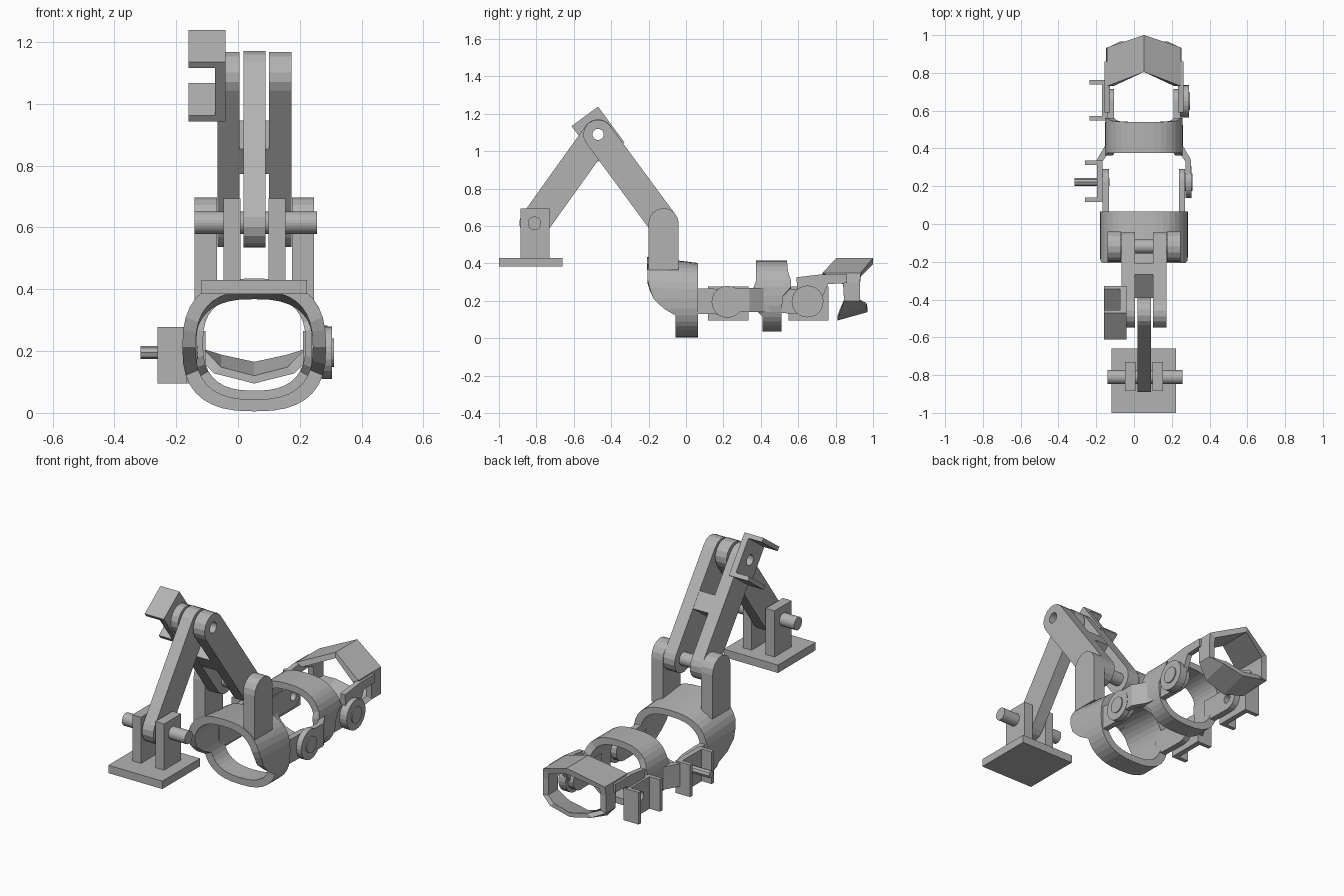
import bpy, bmesh, math
from mathutils import Vector

if "Cube" in bpy.data.objects:
    bpy.data.objects.remove(bpy.data.objects["Cube"])

CX = 0.0525  # symmetry plane of the mechanism
grey = bpy.data.materials.new("plain grey")
grey.diffuse_color = (0.45, 0.45, 0.45, 1)
grey.use_nodes = True
grey.node_tree.nodes["Principled BSDF"].inputs["Base Color"].default_value = grey.diffuse_color


def finish(name, bm):
    bmesh.ops.recalc_face_normals(bm, faces=bm.faces)
    me = bpy.data.meshes.new(name)
    bm.to_mesh(me)
    bm.free()
    ob = bpy.data.objects.new(name, me)
    bpy.context.collection.objects.link(ob)
    me.materials.append(grey)
    return ob


def extrude(name, a, b):
    """Solid between two matching outlines."""
    bm = bmesh.new()
    va, vb = [bm.verts.new(p) for p in a], [bm.verts.new(p) for p in b]
    bm.faces.new(va)
    bm.faces.new(vb)
    n = len(a)
    for i in range(n):
        j = (i + 1) % n
        bm.faces.new((va[i], va[j], vb[j], vb[i]))
    return finish(name, bm)


def side_prism(name, yz, x0, x1):
    return extrude(name, [(x0, y, z) for y, z in yz], [(x1, y, z) for y, z in yz])


def plan_prism(name, xy, z0, z1):
    return extrude(name, [(x, y, z0) for x, y in xy], [(x, y, z1) for x, y in xy])


def box(name, x0, x1, y0, y1, z0, z1):
    return plan_prism(name, [(x0, y0), (x1, y0), (x1, y1), (x0, y1)], z0, z1)


def pin(name, y, z, r, x0, x1, n=24):
    t = [2 * math.pi * i / n for i in range(n)]
    return side_prism(name, [(y + r * math.cos(a), z + r * math.sin(a)) for a in t], x0, x1)


def stadium(name, p, q, r, x0, x1, flat=False, n=8):
    """Bar from p to q (y, z) with a round end at q, and at p unless flat."""
    d = math.atan2(q[1] - p[1], q[0] - p[0])
    pts = [(q[0] + r * math.cos(d + a), q[1] + r * math.sin(d + a))
           for a in [math.pi * (i / n - 0.5) for i in range(n + 1)]]
    m = 1 if flat else n
    pts += [(p[0] + r * math.cos(d + a), p[1] + r * math.sin(d + a))
            for a in [math.pi * (i / m + 0.5) for i in range(m + 1)]]
    return side_prism(name, pts, x0, x1)


def lerp(table, z):
    for (z0, y0), (z1, y1) in zip(table, table[1:]):
        if z <= z1:
            return y0 + (y1 - y0) * max(0, (z - z0) / (z1 - z0))
    return table[-1][1]


def ring(name, outline, zc, wall, front, back, warp=lambda y, z: z):
    """Band round the finger; front and back give its y edges by height."""
    hx = max(x for x, z in outline)
    s = 1 - wall / hx
    bm = bmesh.new()
    loops = []
    for x, z in outline:
        yf, yb = lerp(front, z), lerp(back, z)
        zi = zc + (z - zc) * s
        loops.append([bm.verts.new((CX + u, y, warp(y, w))) for u, w, y in
                      ((x, z, yf), (x, z, yb), (x * s, zi, yb), (x * s, zi, yf))])
    for i, a in enumerate(loops):
        b = loops[(i + 1) % len(loops)]
        for k in range(4):
            m = (k + 1) % 4
            bm.faces.new((a[k], a[m], b[m], b[k]))
    return finish(name, bm)


def oval(hx, z0, z1, e=2.6, n=36):
    f = lambda v: math.copysign(abs(v) ** (2 / e), v)
    t = [2 * math.pi * i / n for i in range(n)]
    return [(hx * f(math.cos(a)), (z0 + z1) / 2 + (z1 - z0) / 2 * f(math.sin(a))) for a in t]


def drill(obs, y, z, r):
    cut = pin("hole_cutter", y, z, r, -1, 1)
    cut.hide_render = True
    for ob in obs:
        m = ob.modifiers.new("hole", 'BOOLEAN')
        m.operation, m.object, m.solver = 'DIFFERENCE', cut, 'EXACT'
        bpy.context.view_layer.objects.active = ob
        bpy.ops.object.modifier_apply(modifier=m.name)
    bpy.data.objects.remove(cut)


def mir(x):
    return 2 * CX - x


# Base stand
box("base_plate", -0.118, 0.223, -1.0, -0.66, 0.385, 0.43)
for i, x in enumerate((-0.047, 0.098)):
    box(f"base_post_{i}", x, x + 0.055, -0.885, -0.73, 0.43, 0.693)
A, B, C = (-0.81, 0.615), (-0.47, 1.09), (-0.12, 0.615)
pin("base_pin", *A, 0.036, -0.14, 0.256)

# Two-link arm
drilled = [stadium("lower_link", A, B, 0.081, 0.018, 0.089)]
for i, x in enumerate((-0.067, 0.101)):
    drilled.append(stadium(f"upper_link_{i}", B, C, 0.079, x, x + 0.072))
d = Vector((C[0] - B[0], C[1] - B[1])).normalized()
nrm = Vector((-d.y, d.x))


def along(t0, t1, w):
    return [tuple(Vector(B) + d * t + nrm * s) for t, s in ((t0, -w), (t1, -w), (t1, w), (t0, w))]


side_prism("link_bridge", along(0.236, 0.336, 0.078), 0.0, 0.106)

# Sensor bracket on the elbow
drilled.append(side_prism("elbow_bracket_back", along(-0.12, 0.118, 0.088), -0.075, -0.04))
for i, t in enumerate((-0.12, 0.094)):
    side_prism(f"elbow_bracket_flange_{i}", along(t, t + 0.024, 0.088), -0.16, -0.06)
drill(drilled, *B, 0.03)

# First ring with its posts
ring("first_ring", oval(0.2325, 0.005, 0.42), 0.215, 0.043,
     [(0.12, -0.055), (0.135, -0.06), (0.145, -0.1), (0.18, -0.15), (0.22, -0.18), (0.3, -0.205), (0.42, -0.208)],
     [(0, 0.065), (1, 0.065)],
     lambda y, z: z - 0.12 * (y + 0.08) * max(0, (z - 0.215) / 0.205))
for i, x in enumerate((-0.14, 0.174)):
    stadium(f"ring_post_{i}", (-0.12, 0.365), C, 0.081, x, x + 0.072, flat=True)
pin("ring_post_pin", *C, 0.037, -0.138, 0.244)

# Second ring, flared at the top
ring("second_ring", oval(0.206, 0.035, 0.415), 0.225, 0.04,
     [(0.12, 0.41), (0.15, 0.37), (0.27, 0.36), (0.3, 0.375), (0.415, 0.375)],
     [(0.12, 0.51), (0.26, 0.52), (0.285, 0.59), (0.31, 0.56), (0.36, 0.545), (0.415, 0.54)])

# Fingertip ring: peaked roof, slim legs, tilted strap
half = [(0.0, 0.43), (0.195, 0.35), (0.2, 0.3), (0.2, 0.2), (0.13, 0.125), (0.0, 0.095)]
ring("tip_ring", half + [(-x, z) for x, z in half[-2:0:-1]], 0.24, 0.035,
     [(0.095, 0.81), (0.125, 0.82), (0.2, 0.845), (0.3, 0.84), (0.35, 0.73), (0.43, 0.805)],
     [(0.095, 0.97), (0.125, 0.965), (0.2, 0.93), (0.3, 0.93), (0.35, 0.935), (0.43, 1.0)],
     lambda y, z: z + (0.28 * (y - 0.81) if z < 0.19 else 0))

# Finger joints on both sides
J1, J2 = (0.222, 0.195), (0.65, 0.197)
for side, m in (("right", lambda x: x), ("left", mir)):
    stadium(f"first_inner_arm_{side}", (0.02, 0.2), J1, 0.068, m(0.237), m(0.271), flat=True)
    stadium(f"second_inner_arm_{side}", (0.46, 0.2), J2, 0.065, m(0.21), m(0.245), flat=True)
    plan_prism(f"second_outer_arm_{side}",
               [(m(x), y) for x, y in ((0.272, 0.222), (0.302, 0.222), (0.302, 0.34), (0.258, 0.415),
                                       (0.25, 0.45), (0.22, 0.45), (0.225, 0.4), (0.272, 0.33))], 0.14, 0.27)
    side_prism(f"tip_arm_{side}", [(0.6, 0.2), (0.59, 0.326), (0.725, 0.342), (0.86, 0.342),
                                   (0.86, 0.295), (0.76, 0.29), (0.72, 0.2)], m(0.232), m(0.262))

# Right hinge discs with raised hubs
for i, (j, x0, x1) in enumerate(((J1, 0.272, 0.304), (J2, 0.245, 0.29))):
    pin(f"hinge_disc_{i}", *j, 0.085, x0, x1)
    pin(f"hinge_hub_{i}", *j, 0.046, x0 - 0.03, x1 + 0.006)

# Left sensor brackets and drive shaft
for i, (y0, y1, xo, xi) in enumerate(((0.117, 0.335, -0.26, -0.167), (0.548, 0.762, -0.235, -0.14))):
    back = box(f"bracket_back_{i}", xi - 0.03, xi, y0, y1, 0.095, 0.278)
    for k, y in enumerate((y0, y1 - 0.023)):
        box(f"bracket_flange_{i}_{k}", xo, xi - 0.01, y, y + 0.023, 0.095, 0.278)
    if i:
        drill([back, bpy.data.objects["second_inner_arm_left"], bpy.data.objects["tip_arm_left"]], *J2, 0.025)
pin("drive_shaft", *J1, 0.021, -0.315, -0.13, n=8)
